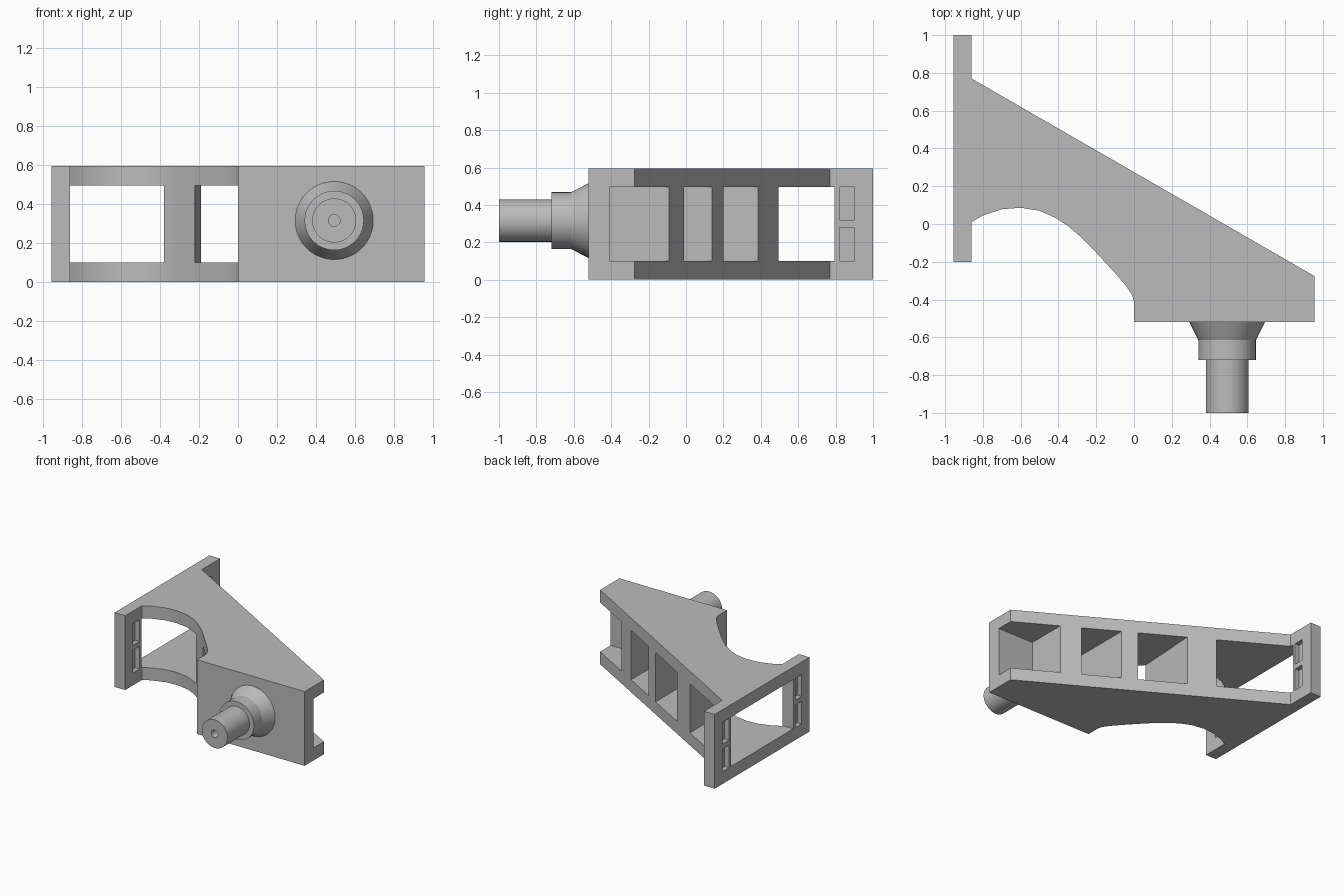
import bpy, bmesh, math
from mathutils import Vector

cube = bpy.data.objects.get("Cube")
if cube:
    bpy.data.objects.remove(cube, do_unlink=True)

# Single painted-metal colour
GREY = (0.5, 0.5, 0.5, 1)
metal = bpy.data.materials.new("plain grey")
metal.use_nodes = True
metal.diffuse_color = GREY
metal.node_tree.nodes["Principled BSDF"].inputs["Base Color"].default_value = GREY


def finish(bm, name, angle=30):
    bmesh.ops.recalc_face_normals(bm, faces=bm.faces[:])
    mesh = bpy.data.meshes.new(name)
    bm.to_mesh(mesh)
    bm.free()
    mesh.materials.append(metal)
    obj = bpy.data.objects.new(name, mesh)
    bpy.context.collection.objects.link(obj)
    bpy.ops.object.select_all(action='DESELECT')
    obj.select_set(True)
    bpy.context.view_layer.objects.active = obj
    bpy.ops.object.shade_smooth_by_angle(angle=math.radians(angle))
    return obj


def extrude(bm, faces, offset):
    made = bmesh.ops.extrude_face_region(bm, geom=faces)["geom"]
    bmesh.ops.translate(bm, verts=[v for v in made if isinstance(v, bmesh.types.BMVert)],
                        vec=Vector(offset))


def slab(name, outline, z0, z1):
    """Upright prism over an outline in plan."""
    bm = bmesh.new()
    face = bm.faces.new([bm.verts.new((x, y, z0)) for x, y in outline])
    extrude(bm, [face], (0, 0, z1 - z0))
    return finish(bm, name)


def box(name, x0, x1, y0, y1, z0, z1):
    return slab(name, [(x0, y0), (x1, y0), (x1, y1), (x0, y1)], z0, z1)


WALL, HEIGHT = 0.1, 0.595
LOW, HIGH = WALL, HEIGHT - WALL
LEFT, RIGHT = -0.86, 0.955
FRONT, FRONT_BACK = -0.52, -0.41


def slope(x):
    """Point on the long sloping rear edge."""
    return (x, 0.77 - 0.576 * (x - LEFT))


# Top and bottom plates with the curved cut-out
arch = [(LEFT, 0.01), (-0.8, 0.045), (-0.7, 0.078), (-0.6, 0.086), (-0.5, 0.07),
        (-0.42, 0.035), (-0.35, -0.01), (-0.28, -0.07), (-0.22, -0.13),
        (-0.1, -0.26), (-0.04, -0.33), (-0.01, -0.375), (0, FRONT_BACK)]
plan = arch + [(RIGHT, FRONT_BACK), slope(RIGHT), slope(LEFT)]
slab("bottom_plate", plan, 0, WALL)
slab("top_plate", plan, HIGH, HEIGHT)

# Front wall and the webs between the plates
box("front_wall", 0, RIGHT, FRONT, FRONT_BACK, 0, HEIGHT)
slab("arch_web", [(-0.38, 0.01)] + arch[6:9] + [slope(-0.19), slope(-0.38)], LOW, HIGH)
for name, x0, x1 in (("middle_web", 0.13, 0.235), ("outer_web", 0.494, 0.633)):
    slab(name, [(x0, FRONT_BACK), (x1, FRONT_BACK), slope(x1), slope(x0)], LOW, HIGH)

# Mounting flange: a grid of cells with the window and slots left out
ys = [-0.2, -0.1, -0.02, 0.005, 0.795, 0.82, 0.9, 1]
zs = [0, LOW, 0.28, 0.32, HIGH, HEIGHT]
bm = bmesh.new()
grid = [[bm.verts.new((-RIGHT, y, z)) for z in zs] for y in ys]
for i in range(len(ys) - 1):
    for j in range(len(zs) - 1):
        window = i == 3 and 1 <= j <= 3
        slot = i in (1, 5) and j in (1, 3)
        if not (window or slot):
            bm.faces.new([grid[i][j], grid[i + 1][j], grid[i + 1][j + 1], grid[i][j + 1]])
bmesh.ops.delete(bm, geom=[v for v in bm.verts if not v.link_faces], context='VERTS')
extrude(bm, bm.faces[:], (LEFT + RIGHT, 0, 0))
finish(bm, "mounting_flange")

# Thin floors inside the flange slots
mid = (LEFT - RIGHT) / 2
for side, i in (("front", 1), ("rear", 5)):
    for level, j in (("lower", 1), ("upper", 3)):
        box(f"{side}_{level}_slot_floor", mid - 0.01, mid + 0.01,
            ys[i], ys[i + 1], zs[j], zs[j + 1])

# Stepped spindle, turned about the y axis, with a centre hole
profile = [(0.2, FRONT), (0.152, -0.615), (0.152, -0.72), (0.113, -0.72),
           (0.113, -1), (0.03, -1), (0.03, -0.9), (0, -0.9)]
cx, cz = 0.493, 0.316
bm = bmesh.new()
verts = [bm.verts.new((cx + r, y, cz)) for r, y in profile]
edges = [bm.edges.new(pair) for pair in zip(verts, verts[1:])]
bmesh.ops.spin(bm, geom=verts + edges, cent=(cx, 0, cz), axis=(0, 1, 0),
               angle=math.tau, steps=48, use_merge=True)
bmesh.ops.remove_doubles(bm, verts=bm.verts[:], dist=0.0005)
finish(bm, "spindle", 25)
